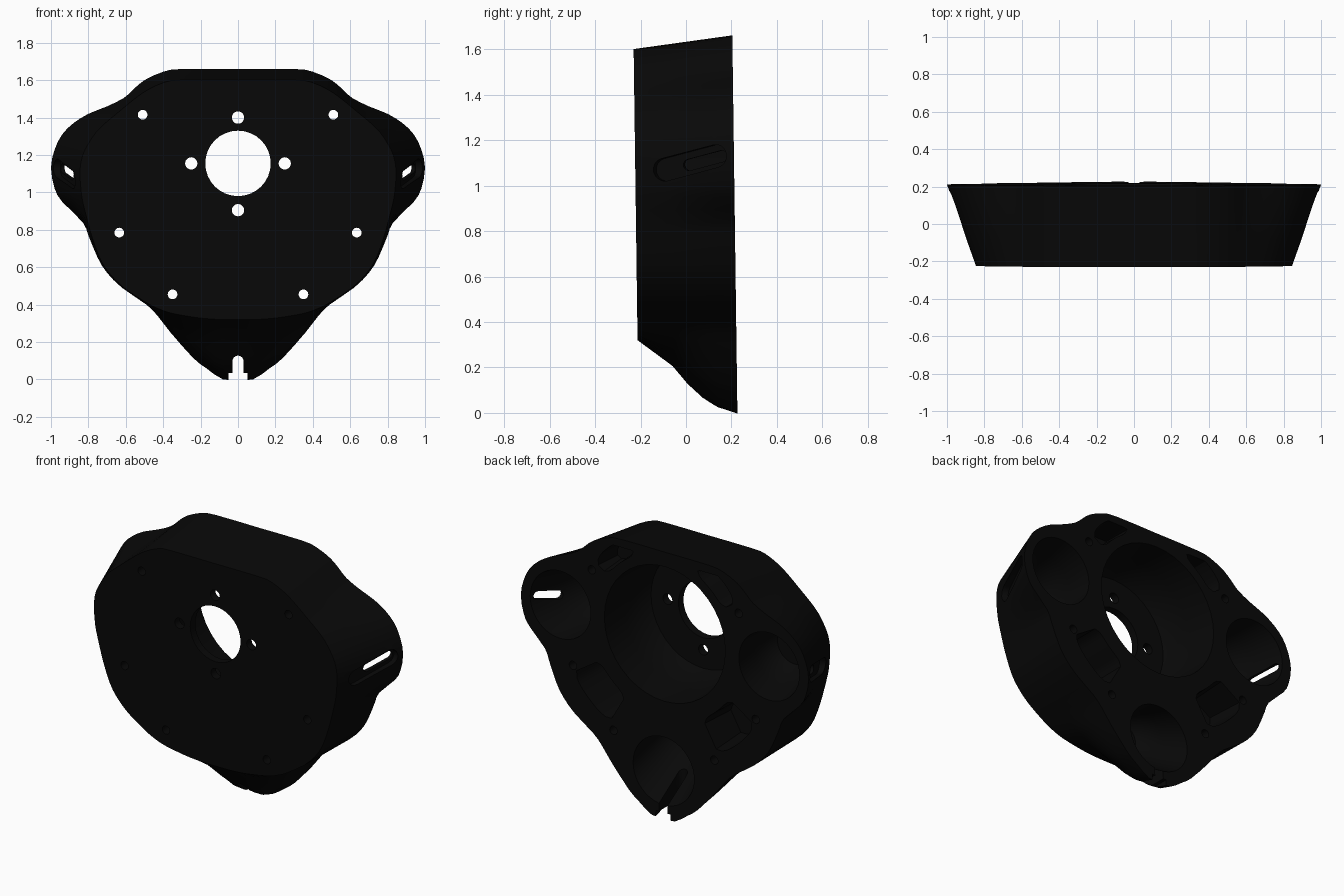
import bpy
import bmesh
from math import sin, cos, pi, radians
from mathutils import Matrix, Vector

if "Cube" in bpy.data.objects:
    bpy.data.objects.remove(bpy.data.objects["Cube"])

BACK, FRONT = 0.215, -0.22

black = bpy.data.materials.new("matte black")
black.use_nodes = True
black.diffuse_color = (0.0025, 0.0025, 0.0025, 1)
black.node_tree.nodes["Principled BSDF"].inputs["Base Color"].default_value = black.diffuse_color


def loft(name, rings, matrix=None):
    """Closed solid through rings of equal point count."""
    bm = bmesh.new()
    loops = [[bm.verts.new(p) for p in ring] for ring in rings]
    count = len(loops[0])
    for a, b in zip(loops, loops[1:]):
        for i in range(count):
            j = (i + 1) % count
            bm.faces.new((a[i], a[j], b[j], b[i]))
    bm.faces.new(loops[0])
    bm.faces.new(loops[-1])
    bmesh.ops.recalc_face_normals(bm, faces=bm.faces)
    if matrix:
        bm.transform(matrix)
    mesh = bpy.data.meshes.new(name)
    bm.to_mesh(mesh)
    bm.free()
    mesh.materials.append(black)
    obj = bpy.data.objects.new(name, mesh)
    bpy.context.collection.objects.link(obj)
    return obj


def circle(x, z, r, y, n=40):
    return [Vector((x + r * cos(2 * pi * i / n), y, z + r * sin(2 * pi * i / n))) for i in range(n)]


def carve(cutter):
    cutter.hide_render = True
    mod = body.modifiers.new("cut", 'BOOLEAN')
    mod.operation = 'DIFFERENCE'
    mod.solver = 'EXACT'
    mod.object = cutter
    bpy.context.view_layer.objects.active = body
    bpy.ops.object.modifier_apply(modifier=mod.name)
    bpy.data.objects.remove(cutter)


def hole(x, z, r, n=20):
    carve(loft("hole_cutter", [circle(x, z, r, y, n) for y in (-0.4, 0.4)]))


def stadium(half_length, r, n=8):
    """Rounded slot outline, long along its first axis."""
    pts = []
    for side, start in ((1, -pi / 2), (-1, pi / 2)):
        for i in range(n + 1):
            a = start + pi * i / n
            pts.append((side * half_length + r * cos(a), r * sin(a)))
    return pts


# Half outline: back x, back z, front x, front z
half = [
    (0, 1.66, 0, 1.60), (0.3, 1.66, 0.3, 1.60), (0.4, 1.645, 0.39, 1.59),
    (0.5, 1.60, 0.48, 1.55), (0.56, 1.55, 0.54, 1.51), (0.61, 1.505, 0.59, 1.47),
    (0.7, 1.46, 0.65, 1.42), (0.8, 1.42, 0.71, 1.37), (0.88, 1.37, 0.76, 1.32),
    (0.94, 1.31, 0.80, 1.26), (0.98, 1.23, 0.83, 1.20), (1, 1.13, 0.845, 1.12),
    (0.98, 1.02, 0.84, 1.02), (0.94, 0.95, 0.83, 0.95), (0.83, 0.84, 0.80, 0.83),
    (0.8, 0.77, 0.78, 0.76), (0.75, 0.65, 0.74, 0.65), (0.7, 0.57, 0.69, 0.57),
    (0.62, 0.49, 0.61, 0.49), (0.49, 0.40, 0.49, 0.41), (0.43, 0.34, 0.43, 0.38),
    (0.36, 0.25, 0.36, 0.355), (0.24, 0.115, 0.25, 0.335), (0.17, 0.06, 0.17, 0.325),
    (0.08, 0, 0.08, 0.32), (0, 0, 0, 0.32),
]
coarse = [Vector(p) for p in half + [(-a, b, -c, d) for a, b, c, d in half[-2:0:-1]]]

# Halve each step along a smooth curve
outline = []
for i, p in enumerate(coarse):
    before, after, beyond = coarse[i - 1], coarse[(i + 1) % len(coarse)], coarse[(i + 2) % len(coarse)]
    outline += [p, (p + after) * 0.5625 - (before + beyond) * 0.0625]

# Tapered body, with a rounded belly under the bottom lobe
rings = []
for t in (0, 0.35, 0.5, 0.65, 0.8, 1):
    ring = []
    for bx, bz, fx, fz in outline:
        belly = 0.4 * max(0, t - 0.35) * (1 - t) * max(0, 0.35 - bz) / 0.35
        ring.append((fx + (bx - fx) * t, FRONT + (BACK - FRONT) * t, fz + (bz - fz) * t - belly))
    rings.append(ring)
body = loft("housing_body", rings)


def pocket(x, z, r, floor_x, floor_z, floor_r, depth):
    """Round pocket opening to the back, narrowing to its floor."""
    steps = []
    for t, bulge in ((-0.2, 0), (0, 0), (0.5, 0.012), (0.85, 0.008), (1, -0.02)):
        k = max(t, 0)
        steps.append(circle(x + (floor_x - x) * k, z + (floor_z - z) * k,
                            r + (floor_r - r) * k + bulge, BACK - depth * t))
    carve(loft("pocket_cutter", steps))


def arc_pocket(r_in, r_out, start, end, depth):
    """Curved pocket around the centre axis, kept below the top wall."""
    n = 10

    def ring(y, inset):
        outer = []
        inner = []
        for i in range(n + 1):
            u = 2 * i / n - 1
            a = radians((start + end) / 2 + (end - start) / 2 * u * (1 - inset))
            corner = 0.03 * u ** 6 + inset
            outer.append((r_out - corner, a))
            inner.append((r_in + corner, a))
        return [(r * cos(a), y, min(1.155 + r * sin(a), 1.615 - inset))
                for r, a in outer + inner[::-1]]
    carve(loft("arc_cutter", [ring(BACK + 0.1, 0), ring(BACK - depth, 0.015)]))


# Large centre pocket and bottom pocket
pocket(0, 1.15, 0.42, 0, 1.155, 0.385, 0.385)
pocket(0, 0.295, 0.212, 0, 0.44, 0.125, 0.33)

# Centre bore with its four bolt holes
hole(0, 1.155, 0.175, 32)
for x, z in ((0, 1.40), (0, 0.905), (0.25, 1.155), (-0.25, 1.155)):
    hole(x, z, 0.033)

for s in (1, -1):
    # Side pocket
    pocket(s * 0.725, 1.14, 0.21, s * 0.665, 1.13, 0.14, 0.34)
    # Weight-saving pockets
    for r_in, r_out, a, b, depth in ((0.53, 0.76, -60, -33, 0.25), (0.47, 0.59, 33, 64, 0.18)):
        if s < 0:
            a, b = 180 - a, 180 - b
        arc_pocket(r_in, r_out, a, b, depth)
    # Perimeter screw holes
    for x, z in ((0.51, 1.415), (0.635, 0.785), (0.35, 0.455)):
        hole(s * x, z, 0.026)
    # Slanted recess and through slot in the side wall
    for y, z, length, r, inner in ((0.02, 1.10, 0.125, 0.05, -0.04), (0.075, 1.11, 0.08, 0.025, -0.12)):
        wall_x = 1 - 0.356 * (BACK - y)
        place = (Matrix.Translation((s * wall_x, y, z))
                 @ Matrix.Rotation(radians(-19.6 * s), 4, 'Z') @ Matrix.Rotation(radians(14), 4, 'X'))
        carve(loft("slot_cutter", [[(s * x, u, v) for u, v in stadium(length, r)]
                                   for x in (inner, 0.15)], place))

# Slot up through the bottom wall, open to the back
slot = stadium(0.3, 0.03)
carve(loft("slot_cutter", [[(v, u + 0.33, z) for u, v in slot] for z in (-0.2, 0.28)]))

# Wider mouth of the slot
mouth = [(-0.052, -0.1), (0.052, -0.1), (0.052, 0.035), (-0.052, 0.035)]
carve(loft("mouth_cutter", [[(x, y, z) for x, z in mouth] for y in (-0.4, 0.4)]))

# Slight lean of the whole housing
for v in body.data.vertices:
    v.co.y += 0.0135 * (0.83 - v.co.z)

bpy.ops.object.select_all(action='DESELECT')
body.select_set(True)
bpy.context.view_layer.objects.active = body
bpy.ops.object.shade_smooth_by_angle(angle=radians(30))
